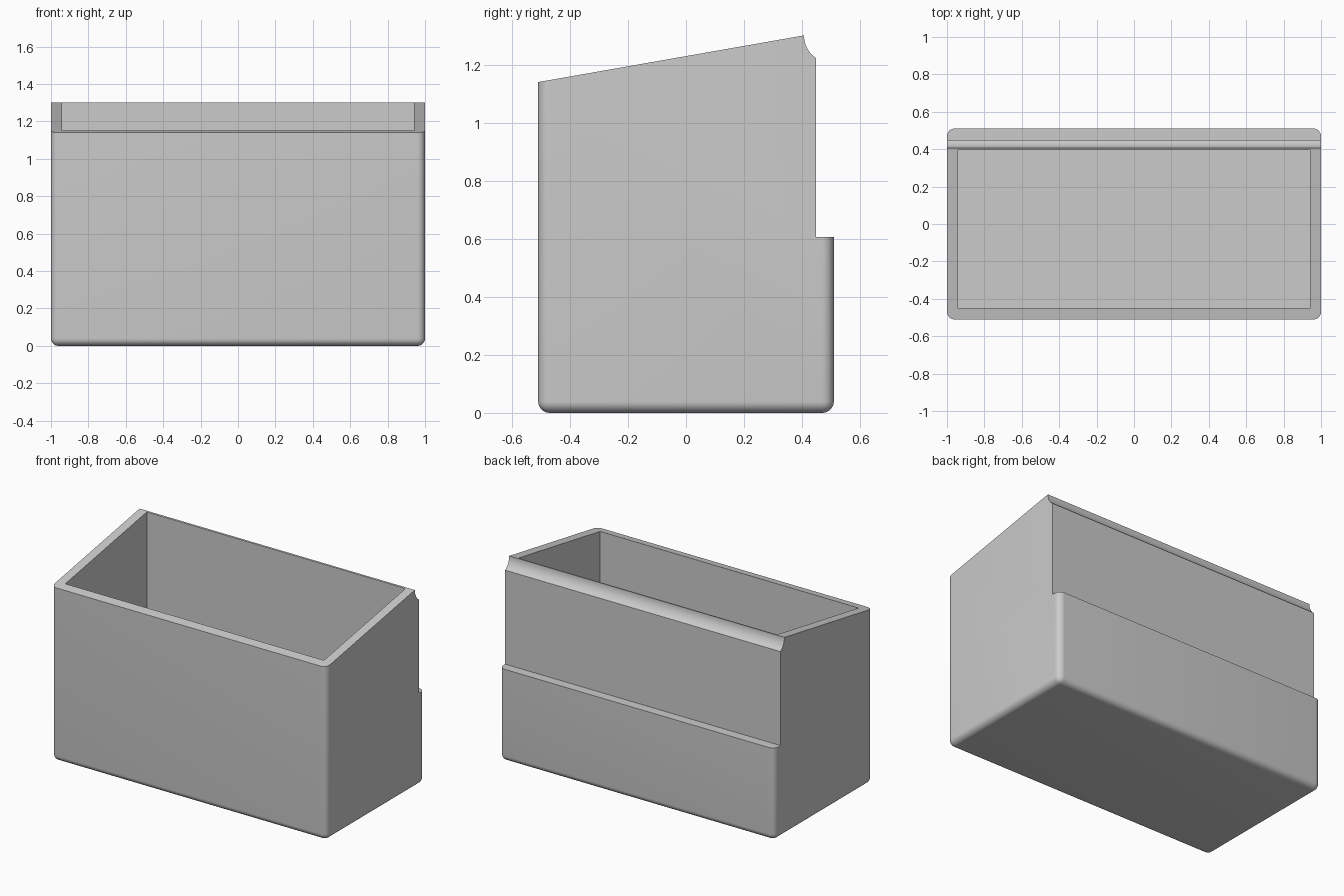
import bpy, bmesh, math

if "Cube" in bpy.data.objects:
    bpy.data.objects.remove(bpy.data.objects["Cube"])

grey = bpy.data.materials.new("light_grey")
grey.diffuse_color = (0.6, 0.6, 0.6, 1)
grey.use_nodes = True
grey.node_tree.nodes["Principled BSDF"].inputs["Base Color"].default_value = grey.diffuse_color


def to_object(bm, name):
    bmesh.ops.recalc_face_normals(bm, faces=bm.faces)
    mesh = bpy.data.meshes.new(name)
    bm.to_mesh(mesh)
    bm.free()
    mesh.materials.append(grey)
    obj = bpy.data.objects.new(name, mesh)
    bpy.context.collection.objects.link(obj)
    return obj


def box(x0, x1, y0, y1, z0, z1):
    bm = bmesh.new()
    bmesh.ops.create_cube(bm, size=1)
    for v in bm.verts:
        v.co = (x1 if v.co.x > 0 else x0,
                y1 if v.co.y > 0 else y0,
                z1 if v.co.z > 0 else z0)
    return bm


def combine(obj, tool, operation):
    mod = obj.modifiers.new(operation.lower(), 'BOOLEAN')
    mod.object = tool
    mod.operation = operation
    mod.solver = 'EXACT'
    bpy.context.view_layer.objects.active = obj
    bpy.ops.object.modifier_apply(modifier=mod.name)
    bpy.data.objects.remove(tool)


# Bin body: block with rounded upright and bottom edges
bm = box(-1, 1, -0.51, 0.51, 0, 1.5)
rounded = [e for e in bm.edges if min(v.co.z for v in e.verts) < 0.1]
bmesh.ops.bevel(bm, geom=rounded, offset=0.04, segments=8, profile=0.5,
                affect='EDGES', clamp_overlap=True)
body = to_object(bm, "bin_body")

# Side profile: sloping rim, concave hook groove and stepped back
slope = (1.302 - 1.141) / (0.407 + 0.51)
radius = 0.0947
profile = [(-0.7, -0.2), (0.7, -0.2), (0.7, 0.607), (0.448, 0.607)]
end = math.asin(0.078 / radius)
for i in range(9):
    a = end * (1 - i / 8)
    profile.append((0.407 + radius - radius * math.cos(a),
                    1.302 - radius * math.sin(a)))
profile.append((-0.7, 1.141 - 0.19 * slope))

bm = bmesh.new()
face = bm.faces.new([bm.verts.new((-1.2, y, z)) for y, z in profile])
ext = bmesh.ops.extrude_face_region(bm, geom=[face])
bmesh.ops.translate(bm, vec=(2.4, 0, 0),
                    verts=[g for g in ext["geom"] if isinstance(g, bmesh.types.BMVert)])
combine(body, to_object(bm, "profile_cutter"), 'INTERSECT')

# Open cavity
cavity = to_object(box(-0.94, 0.94, -0.45, 0.396, 0.06, 1.6), "cavity_cutter")
combine(body, cavity, 'DIFFERENCE')

body.select_set(True)
bpy.context.view_layer.objects.active = body
bpy.ops.object.shade_smooth_by_angle(angle=math.radians(30))
